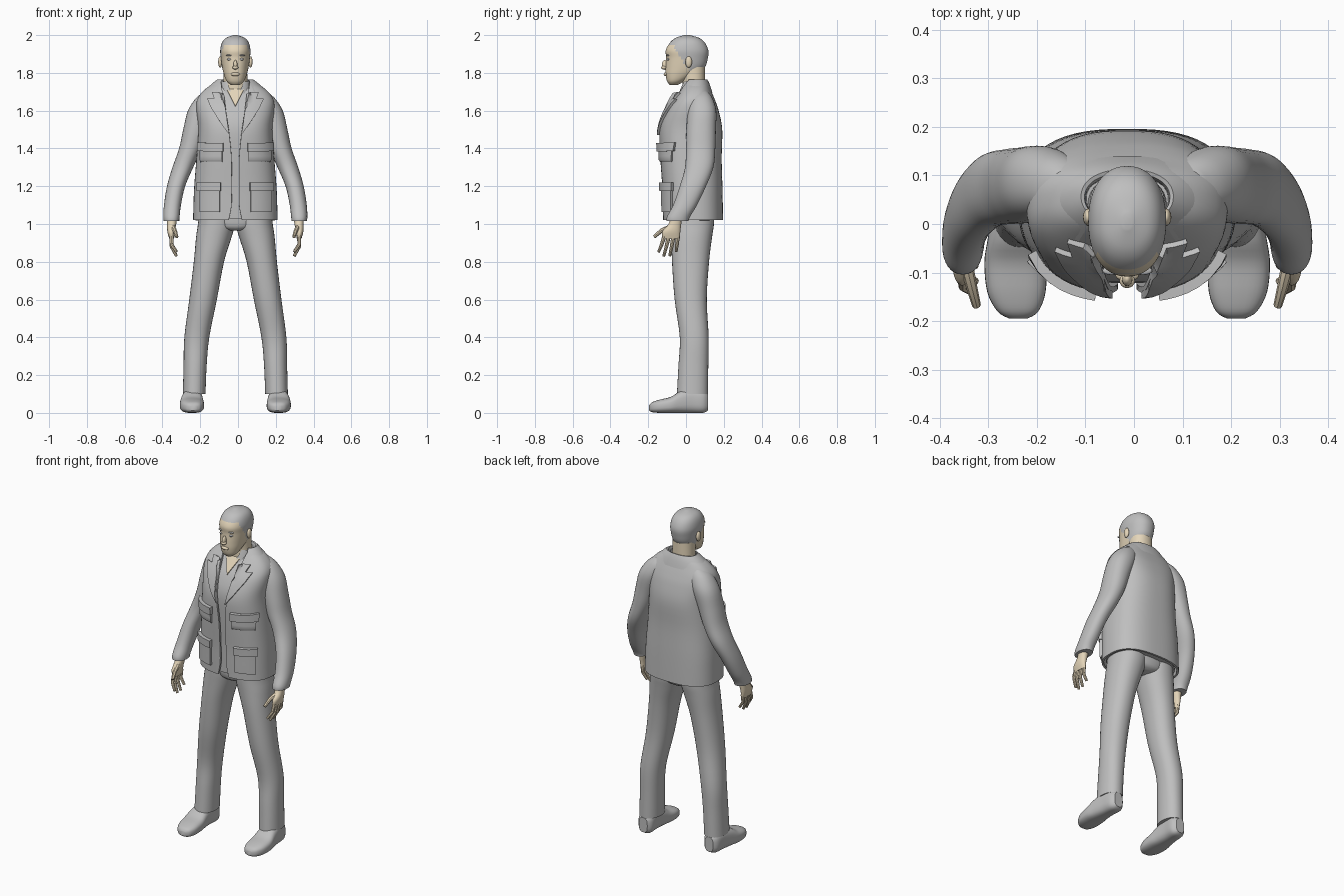
import bpy
import bmesh
from math import asin, sin, cos, pi, radians, copysign
from mathutils import Vector
from mathutils.bvhtree import BVHTree

cube = bpy.data.objects.get("Cube")
if cube:
    bpy.data.objects.remove(cube, do_unlink=True)

MID = -.014  # body's own centre line
parts = []


def material(name, color):
    mat = bpy.data.materials.new(name)
    mat.use_nodes = True
    mat.diffuse_color = (*color, 1)
    mat.node_tree.nodes["Principled BSDF"].inputs["Base Color"].default_value = (*color, 1)
    return mat


CLOTH = material("neutral grey", (.52, .52, .52))
SKIN = material("pale skin", (.78, .67, .49))


def add_object(name, data, mat):
    obj = bpy.data.objects.new(name, data)
    data.materials.append(mat)
    bpy.context.scene.collection.objects.link(obj)
    parts.append(obj)
    return obj


def from_bmesh(name, bm, mat):
    mesh = bpy.data.meshes.new(name)
    bm.to_mesh(mesh)
    bm.free()
    return add_object(name, mesh, mat)


def smooth_rows(rows, steps):
    """Run a smooth curve through the section rows."""
    result = []
    for i in range(len(rows) - 1):
        near = [rows[min(max(i + k, 0), len(rows) - 1)] for k in (-1, 0, 1, 2)]
        for s in range(steps):
            t = s / steps
            result.append([b + t / 2 * (c - a + t * (2*a - 5*b + 4*c - d + t * (3*b - a - 3*c + d)))
                           for a, b, c, d in zip(*near)])
    return result + [list(rows[-1])]


def loft(name, rows, mat, side=1, along="z", power=2.2, steps=4, count=32):
    """Skin rounded sections: position, x, half width, low, high, optional front gap."""
    bm = bmesh.new()
    is_open = len(rows[0]) > 5
    rings = []
    for pos, x, half, low, high, *gap in smooth_rows(rows, steps):
        skip = asin(min(gap[0] / half, 1) ** (power / 2)) if is_open else 0
        ring = []
        for k in range(count):
            angle = skip - pi / 2 + (2 * pi - 2 * skip) * k / (count - is_open)
            c, s = (copysign(abs(f) ** (2 / power), f) for f in (cos(angle), sin(angle)))
            px = MID + side * (x + half * c)
            w = (low + high) / 2 + (high - low) / 2 * s
            ring.append(bm.verts.new((px, w, pos) if along == "z" else (px, pos, w)))
        rings.append(ring)
    for a, b in zip(rings, rings[1:]):
        for k in range(count - is_open):
            n = (k + 1) % count
            bm.faces.new((a[k], a[n], b[n], b[k]))
    if not is_open:
        bm.faces.new(rings[0])
        bm.faces.new(rings[-1])
    bmesh.ops.recalc_face_normals(bm, faces=bm.faces[:])
    return from_bmesh(name, bm, mat)


def thicken(obj, thickness, offset):
    mod = obj.modifiers.new("thickness", "SOLIDIFY")
    mod.thickness, mod.offset = thickness, offset


def drape(name, target, outline, mat, side, thick):
    """Lay a cut cloth outline (x, z) on the front of the target."""
    tree = BVHTree.FromPolygons([v.co for v in target.data.vertices],
                                [p.vertices[:] for p in target.data.polygons])
    bm = bmesh.new()
    face = bm.faces.new([bm.verts.new((MID + side * x, 0, z)) for x, z in outline])
    face.normal_update()
    if face.normal.y > 0:
        face.normal_flip()
    for normal, values in (((1, 0, 0), (.02 * i for i in range(-12, 12))),
                           ((0, 0, 1), (1 + .02 * i for i in range(40)))):
        for value in values:
            bmesh.ops.bisect_plane(bm, geom=bm.verts[:] + bm.edges[:] + bm.faces[:],
                                   plane_co=Vector(normal) * value, plane_no=normal)
    bmesh.ops.triangulate(bm, faces=bm.faces[:])
    for v in bm.verts:
        hit = tree.ray_cast(Vector((v.co.x, -1, v.co.z)), Vector((0, 1, 0)))[0]
        if hit is None or hit.y > .06:
            hit = tree.find_nearest(Vector((v.co.x, -.1, v.co.z)))[0]
        v.co.y = hit.y - .003
    thicken(from_bmesh(name, bm, mat), thick, 1)


def blob(name, x, y, z, size, mat):
    bm = bmesh.new()
    bmesh.ops.create_uvsphere(bm, u_segments=16, v_segments=10, radius=1)
    bmesh.ops.scale(bm, vec=size, verts=bm.verts[:])
    bmesh.ops.translate(bm, vec=(MID + x, y, z), verts=bm.verts[:])
    return from_bmesh(name, bm, mat)


def finger(name, side, points, radius):
    curve = bpy.data.curves.new(name, "CURVE")
    curve.dimensions = "3D"
    curve.bevel_depth, curve.bevel_resolution, curve.use_fill_caps = radius, 2, True
    spline = curve.splines.new("POLY")
    spline.points.add(len(points) - 1)
    for i, (x, y, z) in enumerate(points):
        spline.points[i].co = (MID + side * x, y, z, 1)
        spline.points[i].radius = 1 - .18 * i
    add_object(name, curve, SKIN)


# Open jacket over a closed shirt
body = [(1.02, 0, .218, -.115, .19, .035), (1.1, 0, .216, -.117, .189, .02),
        (1.2, 0, .212, -.12, .187, .02), (1.35, 0, .2, -.13, .183, .02),
        (1.5, 0, .19, -.134, .186, .035), (1.6, 0, .2, -.1, .167, .05),
        (1.66, 0, .195, -.06, .146, .06), (1.71, 0, .155, -.025, .125, .07),
        (1.75, 0, .093, 0, .112, .075)]
jacket = loft("jacket", body, CLOTH, power=2.6, count=56)
thicken(jacket, .012, 0)
shirt = loft("shirt", [(z + .01, x, r - .016, a + .014, b - .014) for z, x, r, a, b, g in body[:-1]],
             CLOTH, power=2.6, count=48)
drape("open_neck_skin", shirt, [(-.045, 1.71), (0, 1.62), (.045, 1.71)], SKIN, 1, .006)

# Folded collar and shirt collar
loft("jacket_collar", [(1.695, 0, .172, -.05, .14, .1), (1.73, 0, .138, -.025, .129, .085),
                       (1.765, 0, .095, 0, .113, .07), (1.75, 0, .086, .005, .1, .065),
                       (1.7, 0, .084, .005, .1, .06)], CLOTH, steps=2, count=40)
loft("shirt_collar", [(1.69, 0, .086, -.04, .1, .02), (1.755, 0, .076, -.02, .105, .045)],
     CLOTH, steps=2)

# Hips
loft("hips", [(.965, 0, .04, -.05, .11), (.99, 0, .14, -.075, .14), (1.08, 0, .19, -.08, .15)],
     CLOTH)

# Neck and head, with hair coloured above the hairline
loft("neck", [(1.66, 0, .07, -.02, .1), (1.72, 0, .066, -.02, .1), (1.76, 0, .064, -.02, .1),
              (1.83, 0, .062, -.03, .1)], SKIN)
head = loft("head", [(1.735, 0, .022, -.085, -.045), (1.755, 0, .045, -.1, -.01),
                     (1.79, 0, .06, -.108, .05), (1.83, 0, .07, -.108, .1),
                     (1.88, 0, .077, -.105, .116), (1.92, 0, .08, -.107, .118),
                     (1.96, 0, .071, -.085, .1), (1.985, 0, .05, -.055, .07),
                     (2, 0, .01, -.01, .02)], SKIN, steps=6, count=48)
head.data.materials.append(CLOTH)
for poly in head.data.polygons:
    y, z = poly.center.y, poly.center.z
    hairline = 1.945 if y < -.06 else max(1.785, 1.93 - 1.5 * (y + .06))
    poly.material_index = int(z > hairline)
blob("nose", 0, -.112, 1.842, (.011, .016, .026), SKIN)
blob("nose_tip", 0, -.117, 1.828, (.016, .015, .01), SKIN)
blob("lips", 0, -.106, 1.793, (.024, .012, .01), SKIN)

for side, label in ((1, "left"), (-1, "right")):
    # Face details
    blob(label + "_ear", side * .08, .014, 1.858, (.011, .018, .03), SKIN)
    blob(label + "_eye", side * .03, -.092, 1.872, (.014, .01, .007), CLOTH)
    blob(label + "_eyebrow", side * .032, -.096, 1.893, (.019, .009, .004), CLOTH)

    # Lapel and pockets
    drape(label + "_lapel", jacket, [(.06, 1.69), (.045, 1.56), (.03, 1.47), (.075, 1.53),
                                     (.125, 1.61), (.145, 1.655), (.11, 1.655), (.12, 1.69)],
          CLOTH, side, .016)
    for place, x0, x1, bottom, top in (("upper", .068, .178, 1.32, 1.43),
                                       ("lower", .08, .182, 1.065, 1.22)):
        for piece, low, grow, thick in (("pocket", bottom, 0, .016),
                                        ("pocket_flap", top - .045, .005, .024)):
            drape(f"{label}_{place}_{piece}", jacket,
                  [(x0 - grow, low), (x1 + grow, low), (x1 + grow, top), (x0 - grow, top)],
                  CLOTH, side, thick)

    # Sleeve
    loft(label + "_sleeve", [(1.015, .338, .041, -.104, .012), (1.04, .338, .043, -.1, .022),
                             (1.1, .333, .045, -.068, .058), (1.2, .314, .048, -.033, .106),
                             (1.3, .278, .055, -.005, .145), (1.4, .238, .06, 0, .155),
                             (1.5, .21, .066, .002, .158), (1.6, .178, .073, .01, .16),
                             (1.67, .145, .06, .025, .138), (1.705, .13, .025, .05, .11)],
         CLOTH, side)

    # Hand
    loft(label + "_palm", [(1.04, .335, .028, -.08, -.02), (1, .337, .024, -.092, -.025),
                           (.96, .34, .02, -.125, -.03), (.922, .337, .013, -.124, -.032)],
         SKIN, side, count=20)
    for name, y, tip_y, tip_z in (("index", -.113, -.145, .852), ("middle", -.09, -.118, .83),
                                  ("ring", -.066, -.086, .832), ("little", -.043, -.052, .855)):
        finger(f"{label}_{name}_finger", side,
               [(.338, y, .94), (.338, (y + tip_y) / 2, (.94 + tip_z) / 2 - .005),
                (.312, tip_y, tip_z)], .0115)
    finger(label + "_thumb", side, [(.332, -.08, .985), (.32, -.13, .965), (.31, -.168, .932)], .014)

    # Trouser leg
    loft(label + "_trouser_leg", [(.1, .218, .06, -.048, .116), (.25, .213, .061, -.04, .118),
                                  (.4, .204, .066, -.033, .12), (.6, .171, .073, -.06, .11),
                                  (.8, .14, .08, -.074, .122), (.93, .114, .094, -.078, .138),
                                  (1, .1, .098, -.08, .148), (1.08, .095, .095, -.08, .15)],
         CLOTH, side)

    # Shoe
    loft(label + "_shoe", [(-.195, .224, .018, .012, .04), (-.18, .225, .042, .004, .056),
                           (-.14, .228, .06, 0, .07), (-.08, .23, .064, 0, .085),
                           (-.03, .229, .058, 0, .115), (.03, .226, .051, 0, .13),
                           (.09, .222, .047, 0, .12), (.116, .222, .028, .012, .1)],
         CLOTH, side, along="y", power=2.8)

# Turn curves and modifiers into meshes, then shade softly
for obj in bpy.context.selected_objects:
    obj.select_set(False)
for obj in parts:
    obj.select_set(True)
bpy.context.view_layer.objects.active = parts[0]
bpy.ops.object.convert(target="MESH")
bpy.ops.object.shade_smooth_by_angle(angle=radians(40))
